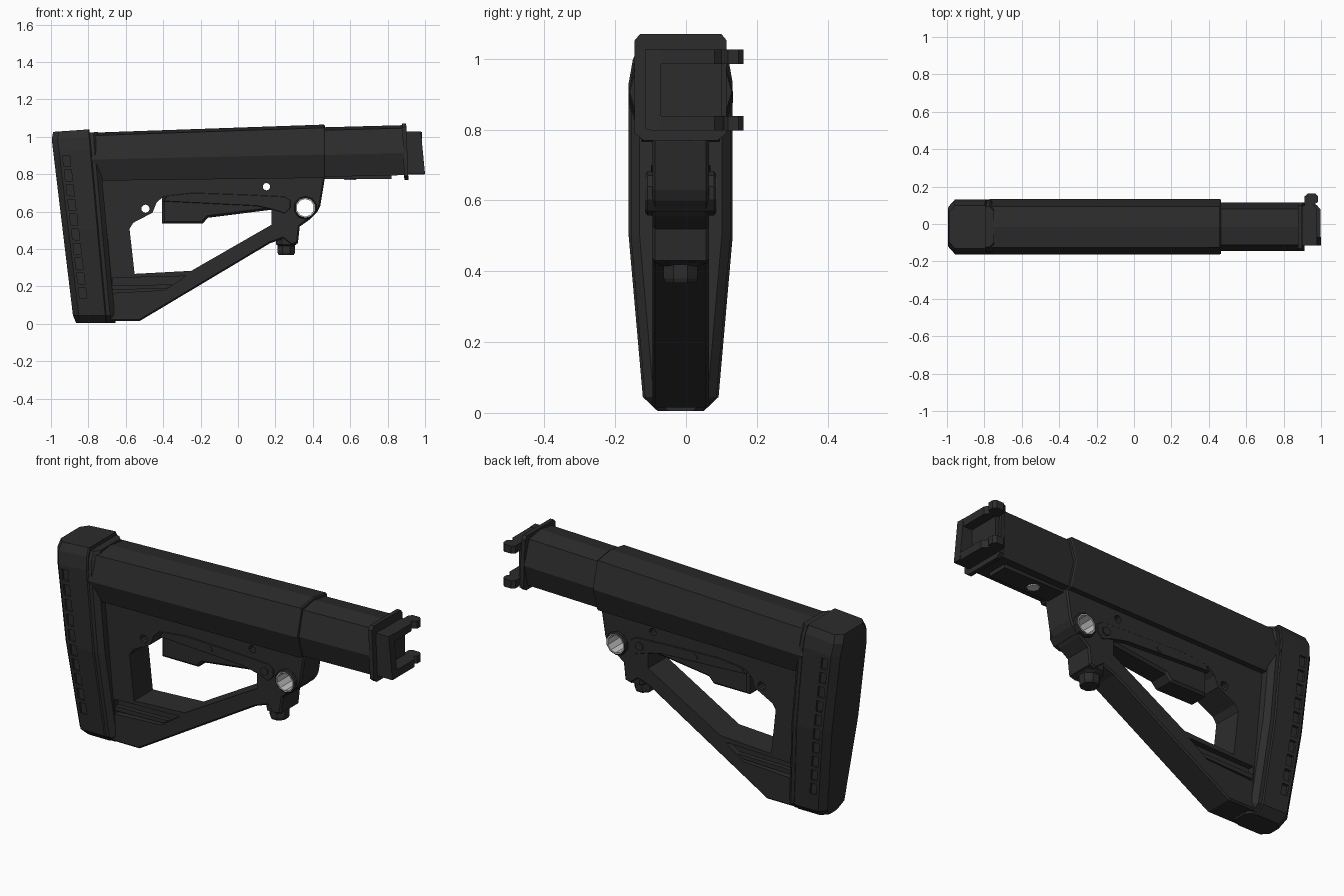
import bpy, bmesh, math

if "Cube" in bpy.data.objects:
    bpy.data.objects.remove(bpy.data.objects["Cube"])

YC = -0.015  # centre plane of the stock


def material(name, v):
    m = bpy.data.materials.new(name)
    m.diffuse_color = (v, v, v * 1.01, 1)
    m.use_nodes = True
    m.node_tree.nodes["Principled BSDF"].inputs["Base Color"].default_value = m.diffuse_color
    return m


BLACK = material("charcoal polymer", 0.025)
STEEL = material("bare steel", 0.55)


def finish(bm, name, mat=BLACK):
    bmesh.ops.recalc_face_normals(bm, faces=bm.faces)
    me = bpy.data.meshes.new(name)
    bm.to_mesh(me)
    bm.free()
    me.materials.append(mat)
    ob = bpy.data.objects.new(name, me)
    bpy.context.collection.objects.link(ob)
    return ob


def loft(name, rings, mat=BLACK):
    """Skin equal-length rings of points and cap both ends."""
    bm = bmesh.new()
    vs = [[bm.verts.new(p) for p in r] for r in rings]
    n = len(vs[0])
    for a, b in zip(vs, vs[1:]):
        for i in range(n):
            bm.faces.new((a[i], a[(i + 1) % n], b[(i + 1) % n], b[i]))
    bm.faces.new(vs[0])
    bm.faces.new(vs[-1])
    return finish(bm, name, mat)


def plate(name, xz, half, chamfer=0.0, y=YC, mat=BLACK):
    """Side profile extruded across y, with optional chamfered rims."""
    ob = loft(name, [[(x, s, z) for x, z in xz] for s in (y - half, y + half)], mat)
    if chamfer:
        bm = bmesh.new()
        bm.from_mesh(ob.data)
        rim = [e for e in bm.edges if abs(e.verts[0].co.y - e.verts[1].co.y) < 1e-5]
        bmesh.ops.bevel(bm, geom=rim, offset=chamfer, segments=1, affect='EDGES')
        bm.to_mesh(ob.data)
        bm.free()
    return ob


def box(name, x0, x1, y0, y1, z0, z1, mat=BLACK):
    return plate(name, [(x0, z0), (x1, z0), (x1, z1), (x0, z1)],
                 (y1 - y0) / 2, 0, (y0 + y1) / 2, mat)


def disc(x, z, r, n=10):
    return [(x + r * math.cos(math.tau * (i + .5) / n),
             z + r * math.sin(math.tau * (i + .5) / n)) for i in range(n)]


def cut(ob, cutters):
    for c in cutters:
        m = ob.modifiers.new("cut", 'BOOLEAN')
        m.operation, m.solver, m.object = 'DIFFERENCE', 'EXACT', c
    bpy.context.view_layer.update()
    me = bpy.data.meshes.new_from_object(
        ob.evaluated_get(bpy.context.evaluated_depsgraph_get()))
    ob.modifiers.clear()
    ob.data = me
    for c in cutters:
        bpy.data.objects.remove(c)


# --- butt pad and collar: stacked rings (t: 0 bottom .. 1 top) ---
def ring(t, z, half, xa, xb, ca, cb):
    p = [(xa, half - ca), (xa + ca * .9, half), (xb - cb, half), (xb, half - cb)]
    p += [(x, -h) for x, h in reversed(p)]
    return [(x, YC + y, z + (x - xa) * .07 * t) for x, y in p]


LEVELS = [(0, .005, .065), (0, .045, .107), (.1, .5, .147), (.8, .92, .147),
          (1, .985, .135), (1, 1.026, .115)]


def back_x(z):
    return -.882 - .118 * (z - .04) / .98


def seam_x(z):
    return -.70 - .092 * z


pad = [ring(t, z, h, back_x(z) + (.012 if i in (0, 5) else 0), seam_x(z), .035, .006)
       for i, (t, z, h) in enumerate(LEVELS)]
butt_pad = loft("butt_pad", pad)
loft("pad_collar", [ring(t, z - .004 * t, h - .006, seam_x(z) - .004, seam_x(z) + .045, .004, .025)
                    for t, z, h in LEVELS])

# row of grip slots on both sides of the pad
slots = []
for i in range(10):
    z = .165 + i * .0785
    x = back_x(z) + .05
    half = .107 + .04 * min(1, (z - .045) / .455)
    for s in (-1, 1):
        slots.append(plate("slot_cutter", [(x, z - .029), (x + .038, z - .031),
                           (x + .032, z + .029), (x - .006, z + .029)],
                           .012, 0, YC + s * half))
cut(butt_pad, slots)


# --- faceted tubes along the barrel axis, with a shallow roof ridge ---
def tube(name, stations):
    """Stations are (x, top, bottom, half width)."""
    rings = []
    for x, top, bot, w in stations:
        h = top - bot
        side = [(.74 * w, top - .06 * h), (w, bot + .44 * h), (.74 * w, bot)]
        rings.append([(x, YC, top)] + [(x, YC + y, z) for y, z in side] +
                     [(x, YC - y, z) for y, z in reversed(side)])
    return loft(name, rings)


tube("outer_tube", [(-.80, 1.017, .77, .142), (-.77, 1.022, .765, .148),
                    (.458, 1.065, .78, .148), (.465, 1.06, .785, .144)])
tube("inner_tube", [(.44, 1.05, .785, .130), (.89, 1.062, .795, .130)])
box("tube_rail", .44, .82, YC - .055, YC + .055, .773, .81)
loft("rail_screw", [[(.60 + r * math.cos(i * math.tau / 8), YC + r * math.sin(i * math.tau / 8), z)
                     for i in range(8)] for r, z in ((.036, .78), (.03, .768))], STEEL)

# --- end flange and hinge bracket ---
flange = [(-.105, .77), (.105, .77), (.13, .79), (.13, 1.052), (.115, 1.07),
          (-.115, 1.07), (-.13, 1.052), (-.13, .79)]
loft("end_flange", [[(x + (.9 - z) * .04, YC + y, z) for y, z in flange] for x in (.884, .906)])
plate("bracket_wall", [(.90, .80), (1.0, .80), (.978, 1.028), (.90, 1.028)], .022, 0, -.092)
box("bracket_back", .90, .925, -.10, .10, .80, 1.025)
for nm, z0, z1, x1 in (("lower", .797, .838, .996), ("upper", .985, 1.026, .978)):
    # arm with rounded hook in plan
    arm = [(.90, -.10), (x1, -.10), (x1, .08), (x1 - .018, .10), (.968, .108), (.985, .118),
           (.985, .148), (.97, .163), (.93, .163), (.912, .148), (.912, .10), (.90, .10)]
    loft(nm + "_hook_arm", [[(x, y, z) for x, y in arm] for z in (z0, z1)])

# --- skeleton body with grip opening and through holes ---
outline = [(-.79, .80), (.462, .80), (.462, .765), (.44, .63), (.425, .60), (.38, .555),
           (.33, .52), (.32, .43), (.285, .42), (.24, .455), (.17, .43), (-.525, .015),
           (-.69, .015)]
body = plate("skeleton_body", outline, .08, .008)
opening = [(-.58, .508), (-.56, .54), (-.457, .594), (-.436, .647), (-.40, .68),
           (.12, .68), (.18, .62), (.18, .53), (-.25, .283), (-.553, .267)]
cutters = [plate("opening_cutter", opening, .3),
           plate("pin_cutter", disc(.152, .733, .02), .3),
           plate("rear_pin_cutter", disc(-.495, .615, .022), .3),
           plate("sling_cutter", disc(.36, .62, .05), .3)]
# recessed grooves below the opening, one on each side
groove = [(-.67, .165), (-.39, .18), (-.28, .255), (-.67, .245)]
for s in (-1, 1):
    cutters.append(plate("groove_cutter", groove, .03, 0, YC + s * .08))
cut(body, cutters)
for s in (-1, 1):
    plate("groove_rib", [(-.68, .18), (-.38, .19), (-.35, .21), (-.68, .205)],
          .012, 0, YC + s * .062)

# raised housing panel and the lever below it
plate("housing_panel", [(-.40, .655), (.10, .63), (.19, .61), (.25, .59), (.28, .62), (.28, .66),
                        (.25, .68), (.05, .69), (-.24, .70), (-.38, .685)], .084, .002)
plate("release_lever", [(-.405, .535), (-.19, .535), (-.16, .567), (.182, .61), (.182, .68),
                        (-.405, .68)], .06, .012)
plate("housing_pin", disc(.228, .637, .024, 6), .09)
plate("lever_pin", disc(-.10, .665, .018, 8), .086)

# sling socket: dark boss around a steel sleeve
boss = plate("sling_boss", disc(.36, .62, .062), .10, .006)
cut(boss, [plate("boss_cutter", disc(.36, .62, .05), .3)])
sleeve = plate("sling_sleeve", disc(.36, .62, .053), .101, mat=STEEL)
cut(sleeve, [plate("sleeve_cutter", disc(.36, .62, .047), .3, mat=STEEL)])


# --- adjustment knob under the front ---
def knob_ring(r, z, k=.72):
    return [(.258 + r * k * math.cos(math.tau * (i + .5) / 8),
             YC + r * math.sin(math.tau * (i + .5) / 8), z) for i in range(8)]


loft("knob_collar", [knob_ring(.05, .505), knob_ring(.082, .46), knob_ring(.082, .425),
                     knob_ring(.06, .415)])
loft("knob_tip", [knob_ring(.052, .43, .95), knob_ring(.052, .38, .95),
                  knob_ring(.046, .367, .95)])
